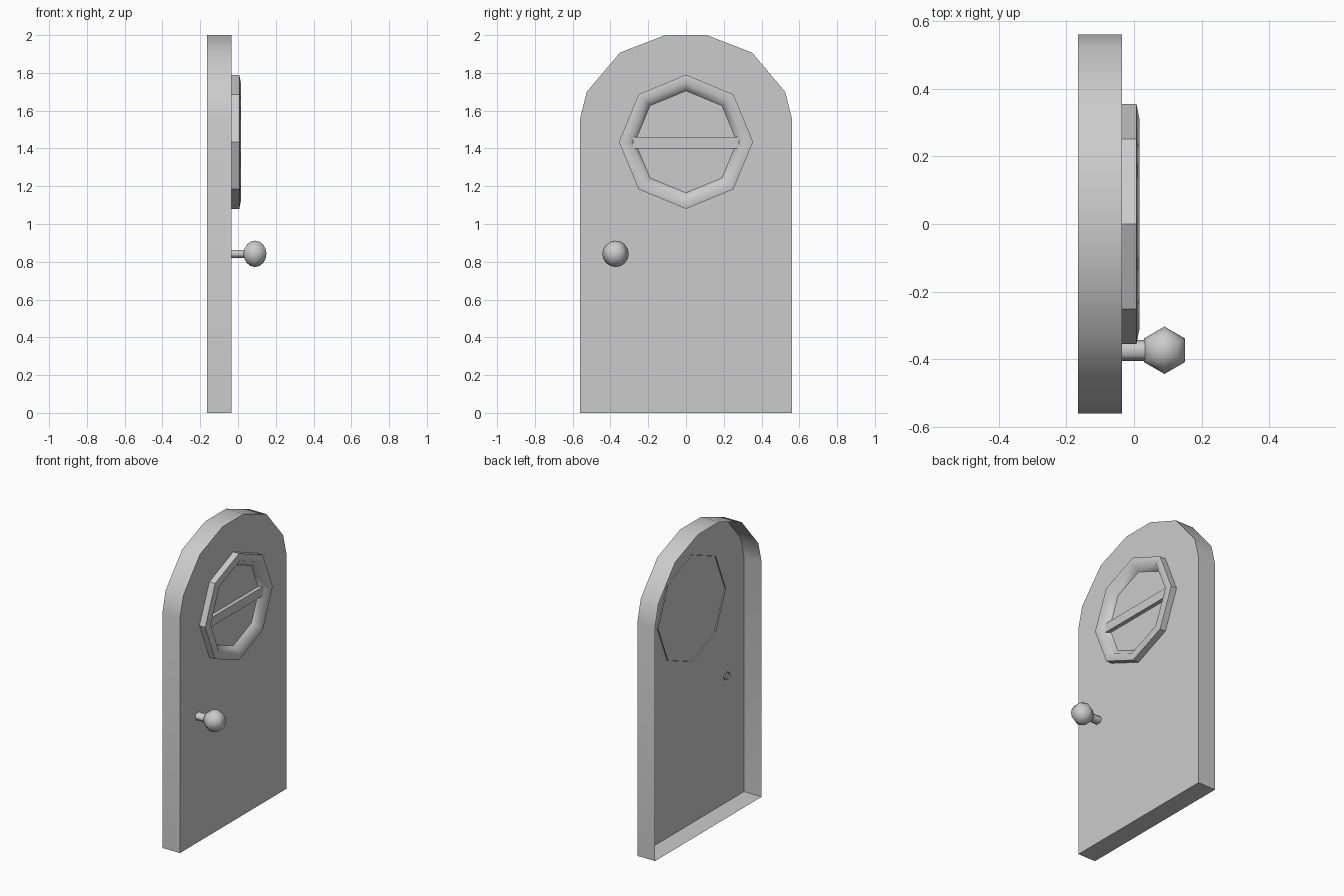
import bpy, math

if "Cube" in bpy.data.objects:
    bpy.data.objects.remove(bpy.data.objects["Cube"])


def make(name, verts, faces, angle=None):
    me = bpy.data.meshes.new(name)
    me.from_pydata(verts, [], faces)
    me.update()
    ob = bpy.data.objects.new(name, me)
    bpy.context.collection.objects.link(ob)
    if angle:
        smooth(ob, angle)
    return ob


def smooth(ob, angle):
    bpy.ops.object.select_all(action='DESELECT')
    ob.select_set(True)
    bpy.context.view_layer.objects.active = ob
    bpy.ops.object.shade_smooth_by_angle(angle=math.radians(angle))


FRONT, BACK, LIP = -0.035, -0.165, -0.043

# Door panel: arched outline, front skin and side walls, open at the back
half = [(0.56, 0), (0.56, 1.56), (0.525, 1.70), (0.35, 1.907), (0.11, 2.0)]
outline = half + [(-y, z) for y, z in reversed(half)]
n = len(outline)
verts = [(x, y, z) for x in (FRONT, BACK) for y, z in outline]
walls = [(i, i + n, (i + 1) % n + n, (i + 1) % n) for i in range(n)]
make("door_panel", verts, [tuple(range(n))] + walls, 40)

# Octagonal window frame: small profile (radius, x) revolved about the x axis
profile = [(0.355, LIP), (0.355, 0.007), (0.31, 0.016), (0.27, FRONT)]
sides, zc = 8, 1.435
verts = []
for r, x in profile:
    for k in range(sides):
        a = math.tau * k / sides
        verts.append((x, r * math.cos(a), zc + r * math.sin(a)))
faces = []
for j in range(len(profile) - 1):
    for k in range(sides):
        k2 = (k + 1) % sides
        faces.append((j * sides + k, j * sides + k2,
                      (j + 1) * sides + k2, (j + 1) * sides + k))
frame = make("window_frame", verts, faces)
for i, poly in enumerate(frame.data.polygons):
    poly.use_smooth = i >= sides

# Window crossbar
bpy.ops.mesh.primitive_cube_add(size=1, location=(-0.022, 0, 1.43))
bar = bpy.context.object
bar.name = "window_crossbar"
bar.scale = (0.026, 0.56, 0.06)

# Knob stem
x0, x1 = LIP, 0.04
bpy.ops.mesh.primitive_cylinder_add(
    vertices=6, radius=1, depth=1, end_fill_type='NOTHING',
    location=((x0 + x1) / 2, -0.373, 0.842), rotation=(0, math.pi / 2, 0))
stem = bpy.context.object
stem.name = "knob_stem"
stem.scale = (0.025, 0.031, x1 - x0)
smooth(stem, 75)

# Knob ball
bpy.ops.mesh.primitive_uv_sphere_add(
    segments=6, ring_count=8, radius=0.07, location=(0.09, -0.373, 0.842))
knob = bpy.context.object
knob.name = "knob_ball"
smooth(knob, 75)
